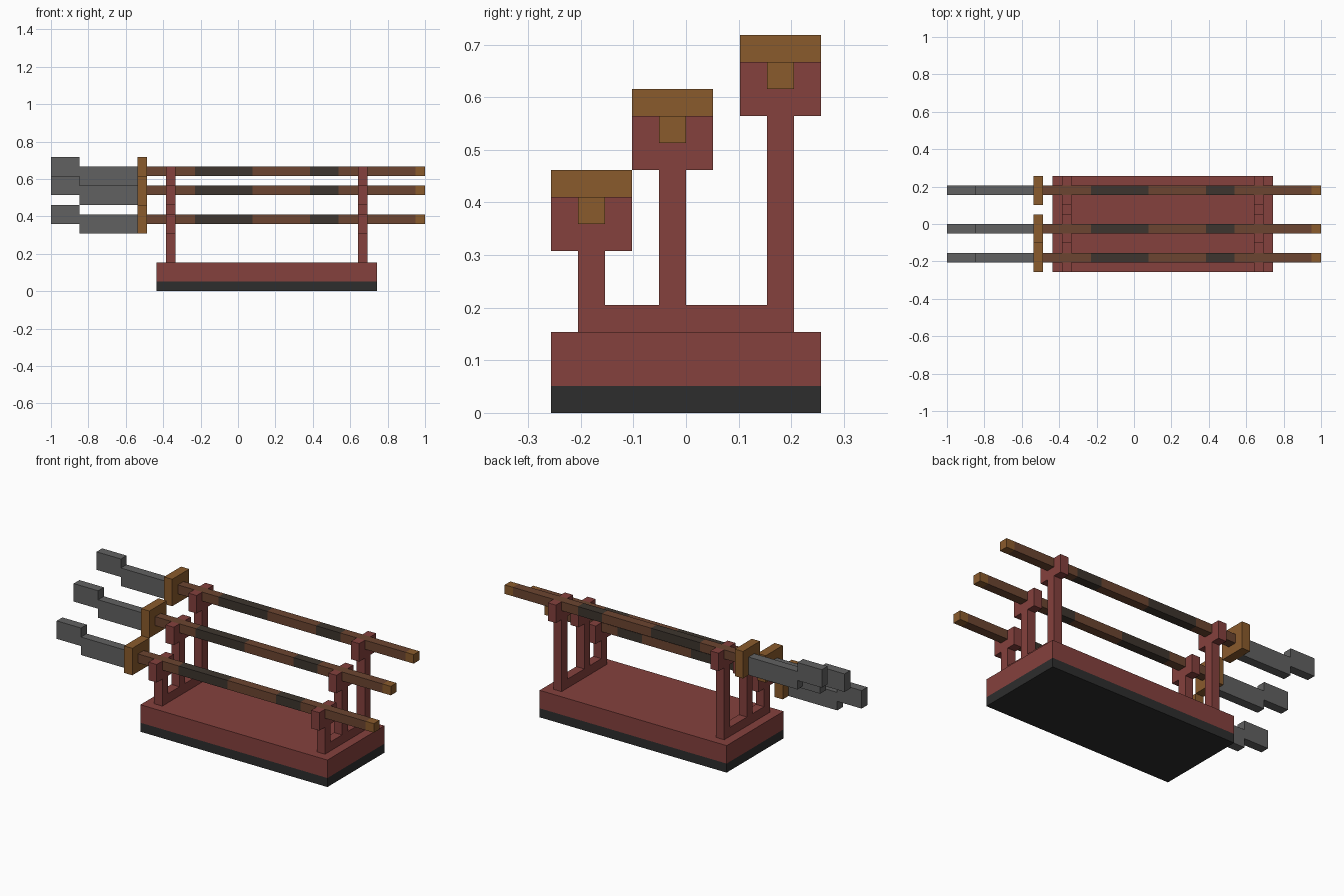
import bpy
import bmesh
from mathutils import Vector

cube = bpy.data.objects.get("Cube")
if cube:
    bpy.data.objects.remove(cube, do_unlink=True)

U = 2 / 39  # one block of the model's grid


def material(name, rgb):
    """Flat material from 0-255 sRGB values."""
    lin = [((c / 255 + 0.055) / 1.055) ** 2.4 for c in rgb] + [1.0]
    m = bpy.data.materials.new(name)
    m.use_nodes = True
    m.diffuse_color = lin
    bsdf = m.node_tree.nodes["Principled BSDF"]
    bsdf.inputs["Base Color"].default_value = lin
    bsdf.inputs["Roughness"].default_value = 0.8
    return m


RED = material("red wood", (133, 65, 61))
BLACK = material("black base", (45, 45, 45))
GREY = material("grey metal", (97, 97, 97))
GOLD = material("golden brown", (138, 91, 44))
BROWN = material("brown grip", (108, 69, 49))
DARK = material("dark grip", (61, 53, 46))


def finish(bm, name, mats):
    bmesh.ops.recalc_face_normals(bm, faces=bm.faces[:])
    bmesh.ops.scale(bm, vec=(U, U, U), verts=bm.verts[:])
    me = bpy.data.meshes.new(name)
    bm.to_mesh(me)
    bm.free()
    for m in mats:
        me.materials.append(m)
    ob = bpy.data.objects.new(name, me)
    bpy.context.collection.objects.link(ob)
    return ob


def prism(bm, points, shift):
    """Extrude a closed outline along the shift vector."""
    face = bm.faces.new([bm.verts.new(p) for p in points])
    geo = bmesh.ops.extrude_face_region(bm, geom=[face])["geom"]
    verts = [g for g in geo if isinstance(g, bmesh.types.BMVert)]
    bmesh.ops.translate(bm, vec=Vector(shift), verts=verts)


def box_mesh(x, y, z):
    bm = bmesh.new()
    prism(bm, [(x[0], y[0], z[0]), (x[1], y[0], z[0]),
               (x[1], y[1], z[0]), (x[0], y[1], z[0])], (0, 0, z[1] - z[0]))
    return bm


def box(name, mat, x, y, z):
    return finish(box_mesh(x, y, z), name, [mat])


# Base slab with its dark foot
box("base_foot", BLACK, (-8.5, 14.5), (-5, 5), (0, 1))
box("base_slab", RED, (-8.5, 14.5), (-5, 5), (1, 3))

# Three tiers: centre y and bottom height of each cradle
TIERS = {"front": (-3.5, 6), "middle": (-0.5, 9), "back": (3.5, 11)}

# Two end frames: a rail, three posts and three U-shaped cradles each
for side, x in (("right", -7.5), ("left", 12.5)):
    box(f"{side}_rail", RED, (x, x + 1), (-4, 4), (3, 4))
    for tier, (y, z) in TIERS.items():
        box(f"{side}_{tier}_post", RED, (x, x + 1), (y - 0.5, y + 0.5), (4, z))
        bm = bmesh.new()
        outline = [(-1.5, 0), (1.5, 0), (1.5, 2), (0.5, 2),
                   (0.5, 1), (-0.5, 1), (-0.5, 2), (-1.5, 2)]
        prism(bm, [(x, y + a, z + b) for a, b in outline], (1, 0, 0))
        finish(bm, f"{side}_{tier}_cradle", [RED])

# Three swords lying in the cradles
for tier, (y, z) in TIERS.items():
    # Long handle, cut into bands coloured by position along x
    bm = box_mesh((-9.5, 19.5), (y - 0.5, y + 0.5), (z + 1, z + 2))
    for cut in (-4.5, 1.5, 7.5, 10.5, 18.5):
        bmesh.ops.bisect_plane(bm, geom=bm.verts[:] + bm.edges[:] + bm.faces[:],
                               plane_co=(cut, 0, 0), plane_no=(1, 0, 0))
    for f in bm.faces:
        cx = f.calc_center_median().x
        if cx > 18.5:
            f.material_index = 2
        elif -4.5 < cx < 1.5 or 7.5 < cx < 10.5:
            f.material_index = 1
    finish(bm, f"{tier}_sword_handle", [BROWN, DARK, GOLD])

    # Square guard
    box(f"{tier}_sword_guard", GOLD, (-10.5, -9.5), (y - 1.5, y + 1.5), (z, z + 3))

    # Blade with raised tip
    bm = bmesh.new()
    outline = [(-10.5, 0), (-10.5, 2), (-16.5, 2), (-16.5, 3),
               (-19.5, 3), (-19.5, 1), (-16.5, 1), (-16.5, 0)]
    prism(bm, [(a, y - 0.5, z + b) for a, b in outline], (0, 1, 0))
    finish(bm, f"{tier}_sword_blade", [GREY])
